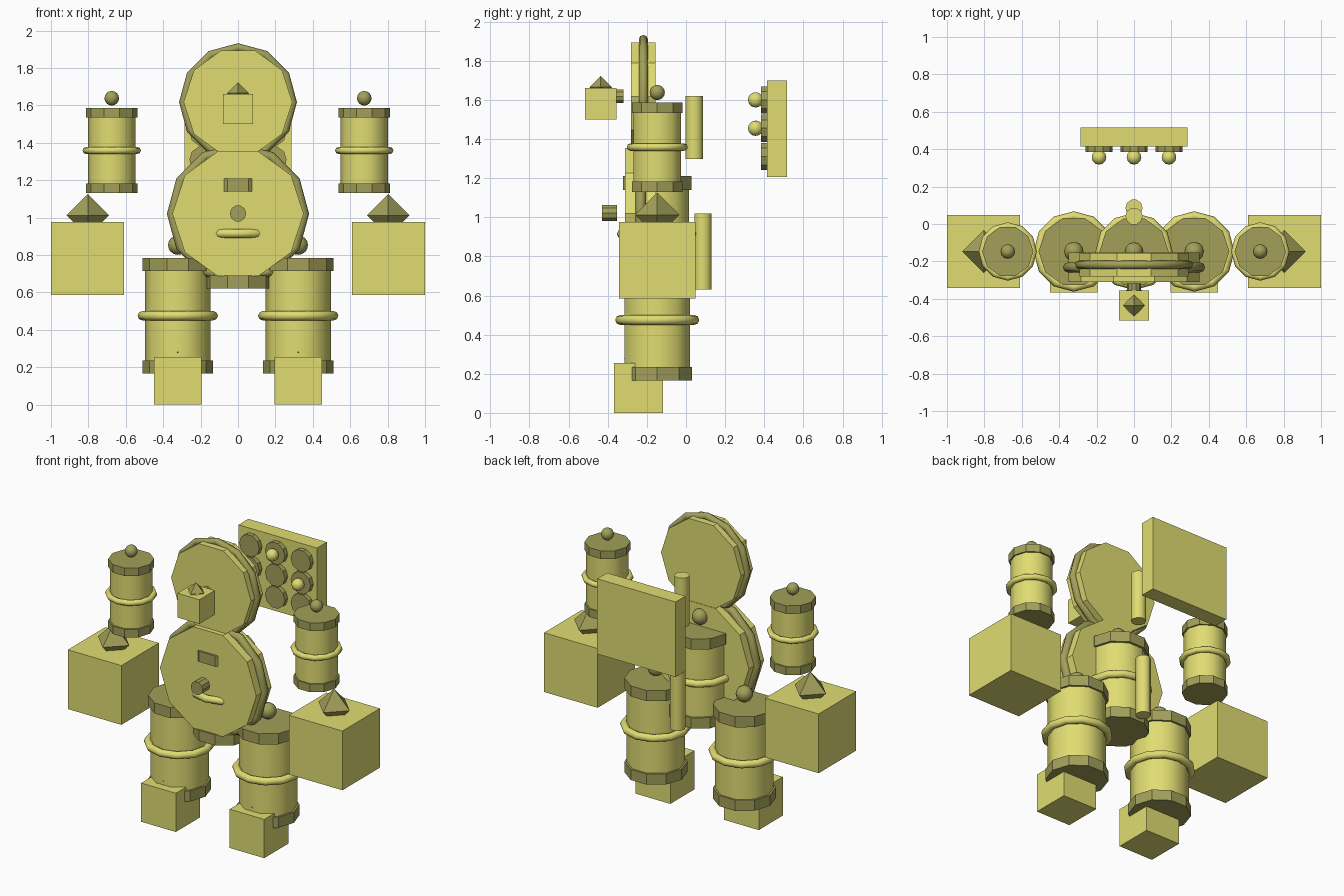
import bpy, math

if "Cube" in bpy.data.objects:
    bpy.data.objects.remove(bpy.data.objects["Cube"])

def material(name, rgb):
    m = bpy.data.materials.new(name)
    m.diffuse_color = (*rgb, 1)
    m.use_nodes = True
    m.node_tree.nodes["Principled BSDF"].inputs["Base Color"].default_value = m.diffuse_color
    return m

LIGHT = material("yellow", (0.75, 0.72, 0.17))
DARK = material("olive", (0.36, 0.35, 0.10))

def finish(name, mat, smooth=0):
    o = bpy.context.object
    o.name = name
    o.data.materials.append(mat)
    if smooth:
        bpy.ops.object.shade_smooth_by_angle(angle=math.radians(smooth))
    return o

def box(name, x, y, z, mat=LIGHT):
    bpy.ops.mesh.primitive_cube_add(size=1, location=[(a + b) / 2 for a, b in (x, y, z)])
    o = finish(name, mat)
    o.scale = [b - a for a, b in (x, y, z)]
    return o

# ten-sided prism with corners on the x axis, along z or along y
def drum(name, loc, r, length, mat=LIGHT, along_y=False, smooth=0, n=10):
    angs = [2 * math.pi * i / n for i in range(n)]
    v = [(r * math.cos(a), r * math.sin(a), s * length / 2) for s in (-1, 1) for a in angs]
    f = [(i, (i + 1) % n, n + (i + 1) % n, n + i) for i in range(n)]
    f += [tuple(reversed(range(n))), tuple(range(n, 2 * n))]
    me = bpy.data.meshes.new(name)
    me.from_pydata(v, [], f)
    o = bpy.data.objects.new(name, me)
    bpy.context.collection.objects.link(o)
    o.location = loc
    if along_y:
        o.rotation_euler.x = math.pi / 2
    bpy.ops.object.select_all(action='DESELECT')
    o.select_set(True)
    bpy.context.view_layer.objects.active = o
    return finish(name, mat, smooth)

def ring(name, loc, outer, tube, mat=LIGHT, along_y=False):
    bpy.ops.mesh.primitive_torus_add(major_segments=12, minor_segments=8, location=loc,
                                     major_radius=outer - tube, minor_radius=tube,
                                     rotation=(math.pi / 2 if along_y else 0, 0, 0))
    return finish(name, mat, 60)

def ball(name, loc, r, mat=DARK):
    bpy.ops.mesh.primitive_uv_sphere_add(segments=12, ring_count=8, radius=r, location=loc)
    return finish(name, mat, 60)

def gem(name, loc, r):
    x, y, z = loc
    v = [(r, 0, 0), (0, r, 0), (-r, 0, 0), (0, -r, 0), (0, 0, r), (0, 0, -r)]
    f = [(i, (i + 1) % 4, 4) for i in range(4)] + [((i + 1) % 4, i, 5) for i in range(4)]
    me = bpy.data.meshes.new(name)
    me.from_pydata(v, [], f)
    me.materials.append(DARK)
    o = bpy.data.objects.new(name, me)
    o.location = loc
    bpy.context.collection.objects.link(o)

# barrel with two caps, a middle ring and a ball on top
def barrel(name, x, z0, z1, cap_r, body_r, ring_r, tube, cap_h, ball_r):
    y, zm = -0.147, (z0 + z1) / 2
    drum(name + "_body", (x, y, zm), body_r, z1 - z0 - cap_h, smooth=40)
    for part, z in (("_bottom_cap", z0 + cap_h / 2), ("_top_cap", z1 - cap_h / 2)):
        drum(name + part, (x, y, z), cap_r, cap_h, DARK)
    ring(name + "_ring", (x, y, zm), ring_r, tube)
    ball(name + "_ball", (x, y, z1 + ball_r * 1.3), ball_r)

barrel("torso", 0, 0.62, 1.21, 0.185, 0.17, 0.206, 0.024, 0.07, 0.05)

# limbs, mirrored left and right
for s, side in ((-1, "left"), (1, "right")):
    barrel(side + "_leg", s * 0.322, 0.165, 0.785, 0.188, 0.175, 0.215, 0.025, 0.07, 0.052)
    barrel(side + "_arm", s * 0.675, 1.13, 1.587, 0.137, 0.127, 0.156, 0.019, 0.053, 0.039)
    xs = sorted((s * 0.61, s * 1.0))
    box(side + "_hand", xs, (-0.342, 0.048), (0.585, 0.975))
    gem(side + "_hand_gem", (s * 0.803, -0.147, 1.012), 0.114)
    xs = sorted((s * 0.196, s * 0.448))
    box(side + "_foot", xs, (-0.367, -0.117), (0, 0.255))
    gem(side + "_foot_gem", (s * 0.322, -0.243, 0.28), 0.074)

# belly and head discs with rims
drum("belly", (0, -0.232, 1.02), 0.351, 0.158, along_y=True)
ring("belly_rim", (0, -0.232, 1.02), 0.38, 0.027, DARK, True)
drum("belly_button", (0, -0.391, 1.022), 0.044, 0.076, DARK, True)
drum("head", (0, -0.218, 1.617), 0.291, 0.124, along_y=True)
ring("head_rim", (0, -0.218, 1.617), 0.315, 0.023, DARK, True)

# snout
drum("snout_stub", (0, -0.357, 1.618), 0.037, 0.076, DARK, True)
box("snout", (-0.08, 0.08), (-0.516, -0.356), (1.5, 1.66))
ball("snout_ball", (0, -0.436, 1.612), 0.066, LIGHT)
gem("snout_gem", (0, -0.436, 1.665), 0.058)

# rods behind the body
drum("upper_rod", (0, 0.042, 1.458), 0.046, 0.323, smooth=40)
drum("lower_rod", (0, 0.086, 0.825), 0.046, 0.39, smooth=40)

# back panel with a grid of studs, three of them topped with balls
box("back_panel", (-0.286, 0.286), (0.414, 0.516), (1.205, 1.7))
for x in (-0.187, 0, 0.187):
    for z in (1.31, 1.455, 1.6):
        drum("stud", (x, 0.401, z), 0.073, 0.034, DARK, True)
for x, z in ((-0.187, 1.455), (0, 1.6), (0.187, 1.455)):
    ball("stud_ball", (x, 0.356, z), 0.039, LIGHT)
